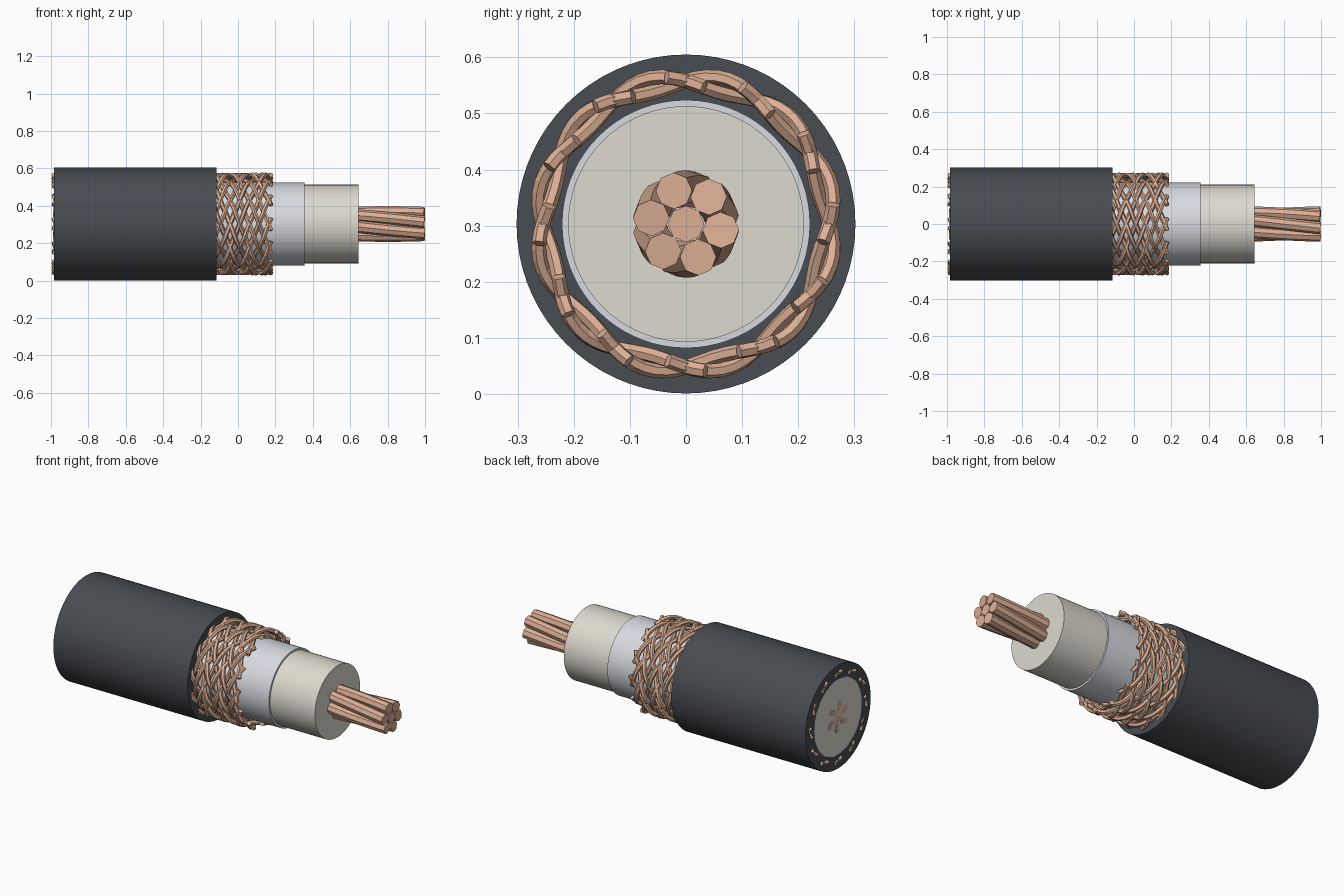
import bpy
import math

if "Cube" in bpy.data.objects:
    bpy.data.objects.remove(bpy.data.objects["Cube"])

AXIS_Z = 0.303
BACK = -0.985


def material(name, rgb):
    m = bpy.data.materials.new(name)
    m.diffuse_color = (*rgb, 1)
    m.use_nodes = True
    m.node_tree.nodes["Principled BSDF"].inputs["Base Color"].default_value = m.diffuse_color
    return m


copper = material("copper", (0.72, 0.43, 0.30))
rubber = material("rubber", (0.065, 0.072, 0.082))
cream = material("cream_plastic", (0.72, 0.70, 0.62))
silver = material("silver_foil", (0.68, 0.70, 0.75))


def lathe(name, profile, mat, closed, sides=72):
    """Revolve (x, radius) points around the cable axis."""
    n = len(profile)
    verts, faces = [], []
    for s in range(sides):
        a = 2 * math.pi * s / sides
        verts += [(x, r * math.cos(a), AXIS_Z + r * math.sin(a)) for x, r in profile]
    for s in range(sides):
        t = (s + 1) % sides
        for i in range(n if closed else n - 1):
            j = (i + 1) % n
            faces.append((s * n + i, s * n + j, t * n + j, t * n + i))
    if not closed:
        faces.append([s * n for s in range(sides)])
        faces.append([s * n + n - 1 for s in reversed(range(sides))])
    mesh = bpy.data.meshes.new(name)
    mesh.from_pydata(verts, [], faces)
    mesh.materials.append(mat)
    obj = bpy.data.objects.new(name, mesh)
    bpy.context.collection.objects.link(obj)
    # consistent outward normals
    import bmesh
    bm = bmesh.new()
    bm.from_mesh(mesh)
    bmesh.ops.recalc_face_normals(bm, faces=bm.faces)
    bm.to_mesh(mesh)
    bm.free()
    return obj


def wires(name, paths, radius, bevel_res):
    """Sweep every path with a round wire section and turn it into one mesh."""
    cu = bpy.data.curves.new(name + "_path", 'CURVE')
    cu.dimensions = '3D'
    cu.bevel_depth = radius
    cu.bevel_resolution = bevel_res
    cu.use_fill_caps = True
    for path in paths:
        sp = cu.splines.new('POLY')
        sp.use_smooth = False
        sp.points.add(len(path) - 1)
        for p, (x, r, a) in zip(sp.points, path):
            p.co = (x, r * math.cos(a), AXIS_Z + r * math.sin(a), 1)
    tmp = bpy.data.objects.new(name + "_tmp", cu)
    bpy.context.collection.objects.link(tmp)
    deps = bpy.context.evaluated_depsgraph_get()
    mesh = bpy.data.meshes.new_from_object(tmp.evaluated_get(deps))
    bpy.data.objects.remove(tmp)
    mesh.materials.clear()
    mesh.materials.append(copper)
    mesh.name = name
    obj = bpy.data.objects.new(name, mesh)
    bpy.context.collection.objects.link(obj)
    return obj


def tube(name, x0, x1, r_in, r_out, mat):
    return lathe(name, [(x0, r_in), (x0, r_out), (x1, r_out), (x1, r_in)], mat, True)


# Concentric layers, each stripped further back than the one inside it
tube("outer_jacket", BACK, -0.115, 0.219, 0.302, rubber)
tube("foil_shield", BACK, 0.355, 0.209, 0.221, silver)
lathe("insulation", [(BACK, 0.21), (0.645, 0.21)], cream, False)

# Twisted conductor: one straight core and six strands around it
STEPS = 40
X_END = 0.996
xs = [BACK + (X_END - BACK) * i / STEPS for i in range(STEPS + 1)]
strands = [[(x, 0.0, 0.0) for x in xs]]
for k in range(6):
    a0 = math.radians(50 + 60 * k)
    strands.append([(x, 0.063, a0 + 1.8 * (x - X_END)) for x in xs])
wires("conductor_strands", strands, 0.0325, 2)

# Woven braid: two opposed sets of helical wires passing over and under
COUNT = 12
PITCH = 0.62
B_END = 0.177
N = 160
braid = []
for direction in (1, -1):
    for k in range(COUNT):
        a0 = 2 * math.pi * (k + (0.25 * direction)) / COUNT
        path = []
        for i in range(N + 1):
            x = BACK + (B_END - BACK) * i / N
            turn = 2 * math.pi * (x - B_END) / PITCH
            cross = 2 * COUNT * (x - B_END) / PITCH
            wave = math.sin(math.pi / 2 * cross + math.pi / 4)
            path.append((x, 0.255 + direction * 0.013 * wave, a0 + direction * turn))
        braid.append(path)
wires("braided_shield", braid, 0.013, 1)
